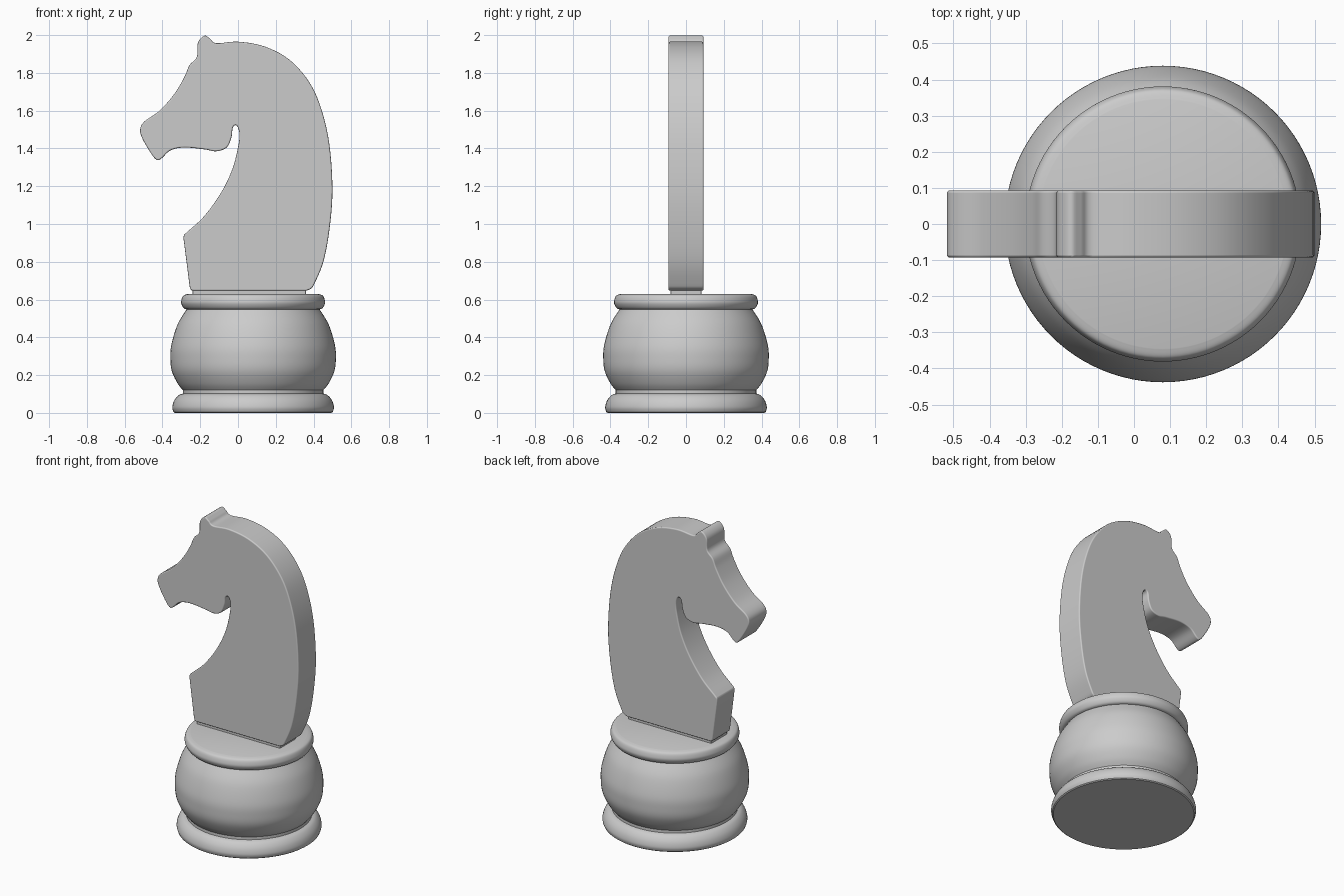
import bpy
import bmesh
import math
from mathutils import Vector

default_cube = bpy.data.objects.get("Cube")
if default_cube:
    bpy.data.objects.remove(default_cube, do_unlink=True)

BASE_X = 0.08

grey = bpy.data.materials.new("plain grey")
grey.use_nodes = True
grey.diffuse_color = (0.6, 0.6, 0.6, 1)
grey.node_tree.nodes["Principled BSDF"].inputs["Base Color"].default_value = grey.diffuse_color


def smooth_path(points, steps=6, closed=False):
    """Catmull-Rom curve through 2D points."""
    pts = [Vector(p) for p in points]
    count = len(pts)
    path = []
    for i in range(count if closed else count - 1):
        if closed:
            a, b, c, d = (pts[(i + k) % count] for k in (-1, 0, 1, 2))
        else:
            a, b, c, d = (pts[min(max(i + k, 0), count - 1)] for k in (-1, 0, 1, 2))
        for s in range(steps):
            t = s / steps
            path.append(0.5 * (2 * b + (c - a) * t + (2 * a - 5 * b + 4 * c - d) * t * t
                               + (3 * b - a - 3 * c + d) * t ** 3))
    if not closed:
        path.append(pts[-1])
    return path


def finish(name, bm, angle):
    """Turn a bmesh into a shaded, coloured object."""
    bmesh.ops.recalc_face_normals(bm, faces=bm.faces)
    mesh = bpy.data.meshes.new(name)
    bm.to_mesh(mesh)
    bm.free()
    mesh.materials.append(grey)
    obj = bpy.data.objects.new(name, mesh)
    bpy.context.collection.objects.link(obj)
    bpy.ops.object.select_all(action="DESELECT")
    obj.select_set(True)
    bpy.context.view_layer.objects.active = obj
    bpy.ops.object.shade_smooth_by_angle(angle=math.radians(angle))
    return obj


def lathe(name, profile, segments=96):
    """Spin a radius and height profile round the base axis."""
    bm = bmesh.new()
    verts = [bm.verts.new((r, 0, z)) for r, z in profile]
    edges = [bm.edges.new(pair) for pair in zip(verts, verts[1:])]
    bmesh.ops.spin(bm, geom=verts + edges, cent=(0, 0, 0), axis=(0, 0, 1),
                   angle=math.tau, steps=segments, use_duplicate=False)
    bmesh.ops.remove_doubles(bm, verts=bm.verts, dist=0.0002)
    # close the flat ends with discs
    bmesh.ops.holes_fill(bm, edges=[e for e in bm.edges if e.is_boundary], sides=0)
    obj = finish(name, bm, 35)
    obj.location.x = BASE_X
    return obj


def slab(name, outline, half_depth, bevel):
    """Extrude a side outline across y, with softly rounded rims."""
    bm = bmesh.new()
    face = bm.faces.new([bm.verts.new((x, -half_depth, z)) for x, z in outline])
    extruded = bmesh.ops.extrude_face_region(bm, geom=[face])["geom"]
    moved = [v for v in extruded if isinstance(v, bmesh.types.BMVert)]
    bmesh.ops.translate(bm, verts=moved, vec=(0, 2 * half_depth, 0))
    obj = finish(name, bm, 50)
    mod = obj.modifiers.new("soft rim", "BEVEL")
    mod.width = bevel
    mod.segments = 3
    mod.limit_method = "ANGLE"
    mod.angle_limit = math.radians(60)
    mod.harden_normals = True
    return obj


# Turned base: foot ring, narrow groove, round belly and top collar
lathe("foot_ring", [(0.415, 0)] + smooth_path(
    [(0.422, 0.005), (0.428, 0.03), (0.418, 0.065), (0.395, 0.093), (0.365, 0.104)]))
lathe("groove", [(0.372, 0.09), (0.372, 0.13)])
lathe("belly", smooth_path(
    [(0.37, 0.118), (0.40, 0.156), (0.43, 0.22), (0.438, 0.285),
     (0.433, 0.36), (0.40, 0.468), (0.352, 0.548)]))
lathe("top_collar", smooth_path(
    [(0.34, 0.545), (0.365, 0.553), (0.379, 0.575), (0.38, 0.595),
     (0.37, 0.62), (0.345, 0.63)]))

# Short tenon joining the head to the collar
slab("tenon", [(-0.24, 0.62), (-0.24, 0.66), (0.36, 0.66), (0.36, 0.62)], 0.082, 0.004)

# Horse head outline, from the chest round the jaw, muzzle, ear and mane
chest = [(-0.288, 0.92), (-0.286, 0.94), (-0.27, 0.957), (-0.18, 1.04), (-0.09, 1.165),
         (-0.03, 1.29), (0, 1.405), (0.008, 1.47)]
jaw = [(0, 1.51), (-0.013, 1.523), (-0.028, 1.508), (-0.035, 1.458), (-0.06, 1.405),
       (-0.115, 1.385), (-0.177, 1.395), (-0.283, 1.405), (-0.357, 1.39)]
muzzle = [(-0.405, 1.347), (-0.43, 1.34), (-0.458, 1.37), (-0.505, 1.45),
          (-0.518, 1.5), (-0.495, 1.543)]
brow = [(-0.415, 1.6), (-0.336, 1.69), (-0.283, 1.78), (-0.257, 1.84)]
ear = [(-0.218, 1.885), (-0.212, 1.96), (-0.177, 1.997), (-0.147, 1.98), (-0.114, 1.957)]
mane = [(0, 1.965), (0.14, 1.94), (0.272, 1.87), (0.378, 1.75), (0.442, 1.606),
        (0.484, 1.42), (0.5, 1.18), (0.484, 0.97), (0.452, 0.8), (0.405, 0.685)]
heel = [(0.385, 0.657), (0.36, 0.647)]
toe = [(-0.235, 0.647), (-0.25, 0.652), (-0.256, 0.67)]
outline = smooth_path(chest + jaw + muzzle + brow + ear + mane + heel, 5) + smooth_path(toe, 3)
slab("horse_head", outline, 0.093, 0.014)
